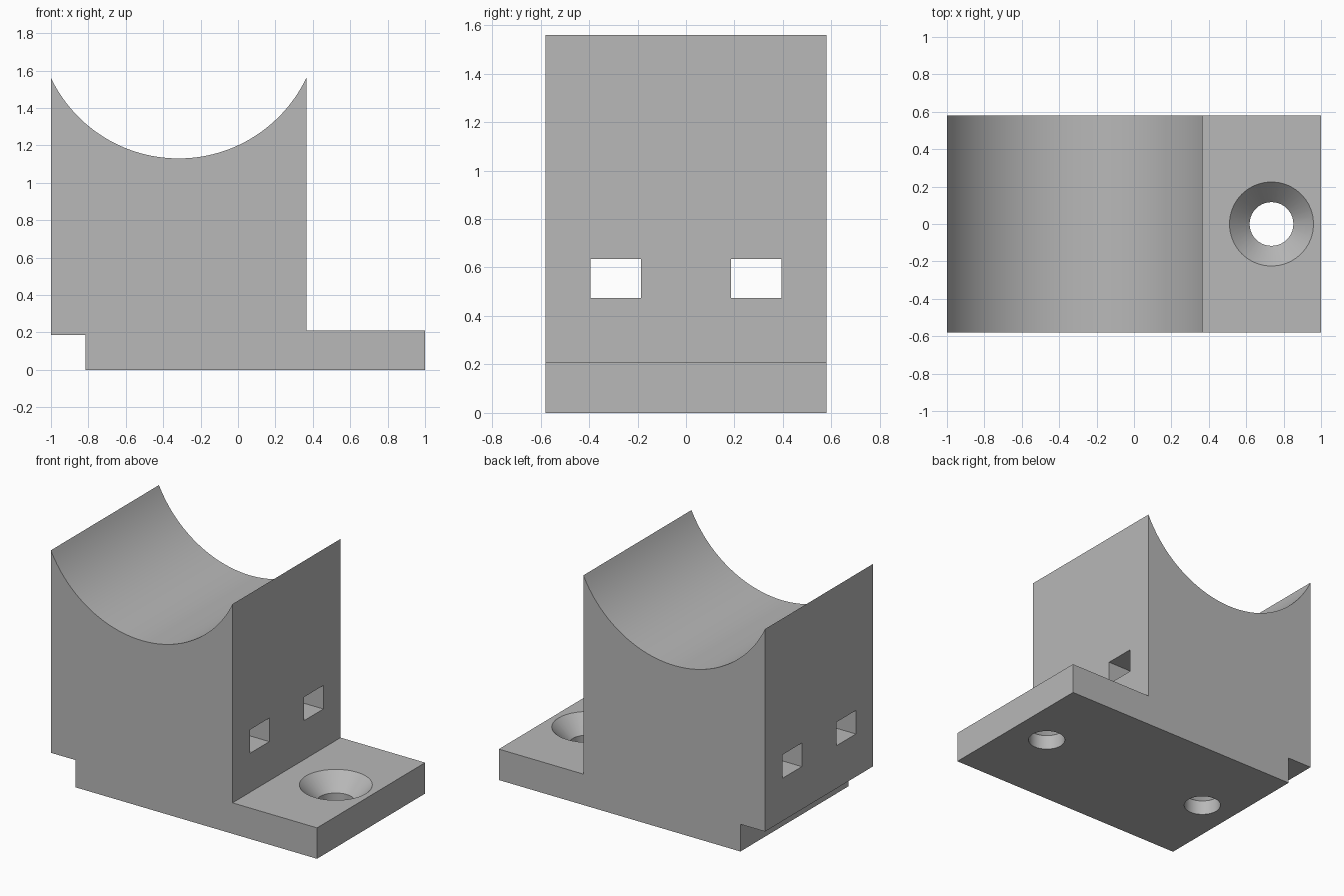
import bpy, bmesh, math

cube = bpy.data.objects.get("Cube")
if cube:
    bpy.data.objects.remove(cube, do_unlink=True)

HALF_DEPTH = 0.58
FLANGE_TOP = 0.21
LEFT, RIGHT, TOP = -1.0, 0.365, 1.56
SADDLE_LOW = 1.13

grey = bpy.data.materials.new("plain grey")
grey.use_nodes = True
colour = (0.48, 0.48, 0.48, 1)
grey.diffuse_color = colour
grey.node_tree.nodes["Principled BSDF"].inputs["Base Color"].default_value = colour


def make_object(name, bm):
    bmesh.ops.recalc_face_normals(bm, faces=bm.faces)
    mesh = bpy.data.meshes.new(name)
    bm.to_mesh(mesh)
    bm.free()
    mesh.materials.append(grey)
    obj = bpy.data.objects.new(name, mesh)
    bpy.context.collection.objects.link(obj)
    return obj


def extrude_profile(name, points):
    """Extrude an x-z outline across the full depth."""
    bm = bmesh.new()
    face = bm.faces.new([bm.verts.new((x, -HALF_DEPTH, z)) for x, z in points])
    out = bmesh.ops.extrude_face_region(bm, geom=[face])
    verts = [v for v in out["geom"] if isinstance(v, bmesh.types.BMVert)]
    bmesh.ops.translate(bm, verts=verts, vec=(0, 2 * HALF_DEPTH, 0))
    return make_object(name, bm)


def turned_cutter(name, x, profile, sides=40):
    """Closed solid made of stacked rings of (radius, height)."""
    bm = bmesh.new()
    rings = []
    for r, z in profile:
        angles = [math.tau * i / sides for i in range(sides)]
        rings.append([bm.verts.new((x + r * math.cos(a), r * math.sin(a), z)) for a in angles])
    for low, high in zip(rings, rings[1:]):
        for i in range(sides):
            j = (i + 1) % sides
            bm.faces.new((low[i], low[j], high[j], high[i]))
    bm.faces.new(rings[0])
    bm.faces.new(rings[-1])
    return make_object(name, bm)


def box_cutter(name, centre, size):
    bm = bmesh.new()
    bmesh.ops.create_cube(bm, size=1)
    bmesh.ops.scale(bm, vec=size, verts=bm.verts)
    bmesh.ops.translate(bm, vec=centre, verts=bm.verts)
    return make_object(name, bm)


# Saddle arc, from the right tip to the left tip
half = (RIGHT - LEFT) / 2
sag = TOP - SADDLE_LOW
radius = (half ** 2 + sag ** 2) / (2 * sag)
mid_x, mid_z = (LEFT + RIGHT) / 2, SADDLE_LOW + radius
spread = math.asin(half / radius)
STEPS = 56
arc = []
for i in range(STEPS + 1):
    a = spread * (1 - 2 * i / STEPS)
    arc.append((mid_x + radius * math.sin(a), mid_z - radius * math.cos(a)))

# Block with notched foot, mounting flange and saddle
body = extrude_profile("saddle_bracket", [
    (-0.815, 0), (1, 0), (1, FLANGE_TOP), (RIGHT, FLANGE_TOP),
    *arc, (LEFT, 0.185), (-0.815, 0.185)])

# Countersunk screw holes: open in the flange, closed under the block
stem = [(0.117, -0.1), (0.117, 0.1), (0.225, FLANGE_TOP)]
cutters = [
    turned_cutter("flange_hole", 0.735, stem + [(0.225, 0.3)]),
    turned_cutter("block_hole", -0.575, stem),
]
# Strap slots running through the block
for side, name in ((-1, "right_slot"), (1, "left_slot")):
    cutters.append(box_cutter(name, (mid_x, side * 0.29, 0.555), (1.6, 0.21, 0.16)))

bpy.context.view_layer.objects.active = body
for cutter in cutters:
    cutter.hide_render = True
    mod = body.modifiers.new(cutter.name, 'BOOLEAN')
    mod.operation = 'DIFFERENCE'
    mod.solver = 'EXACT'
    mod.object = cutter
    bpy.ops.object.modifier_apply(modifier=mod.name)
    bpy.data.objects.remove(cutter, do_unlink=True)

# Soft shading on the saddle, crisp edges elsewhere
bpy.ops.object.select_all(action='DESELECT')
body.select_set(True)
bpy.ops.object.shade_smooth_by_angle(angle=math.radians(20))
